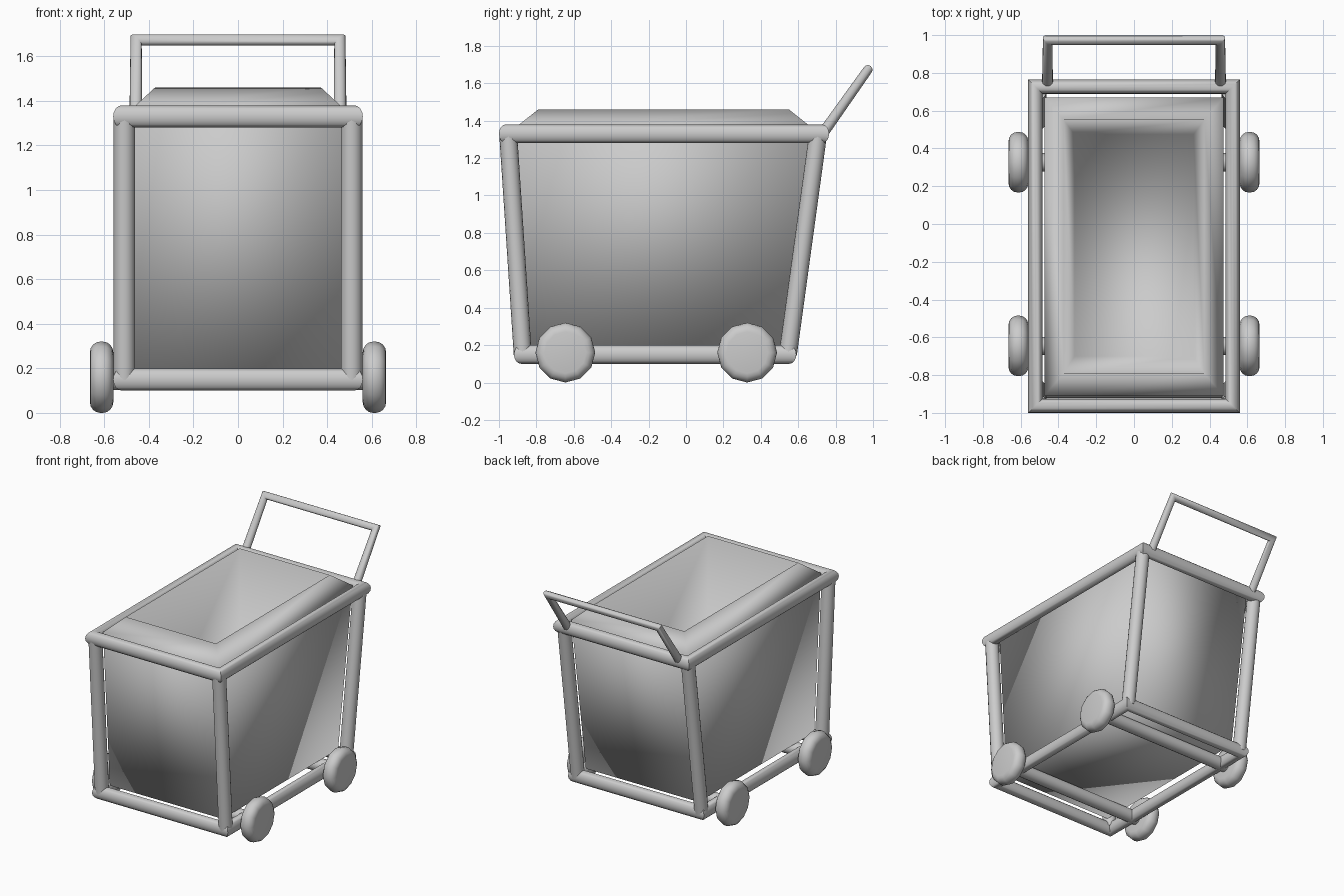
import bpy, bmesh, math
from mathutils import Vector, Matrix

if "Cube" in bpy.data.objects:
    bpy.data.objects.remove(bpy.data.objects["Cube"])

SIDES = 16


def finish(name, bm, sharp=None):
    bmesh.ops.recalc_face_normals(bm, faces=bm.faces)
    me = bpy.data.meshes.new(name)
    bm.to_mesh(me)
    bm.free()
    me.polygons.foreach_set("use_smooth", [True] * len(me.polygons))
    if sharp:
        me.set_sharp_from_angle(angle=math.radians(sharp))
    ob = bpy.data.objects.new(name, me)
    bpy.context.collection.objects.link(ob)
    return ob


def loft(name, rings, closed=False, sharp=None):
    """Skin a list of equal-length rings; open lofts get end caps."""
    bm = bmesh.new()
    vs = [[bm.verts.new(p) for p in r] for r in rings]
    n = len(vs[0])
    pairs = list(zip(vs, vs[1:])) + ([(vs[-1], vs[0])] if closed else [])
    for a, b in pairs:
        for i in range(n):
            j = (i + 1) % n
            bm.faces.new((a[i], a[j], b[j], b[i]))
    if not closed:
        bm.faces.new(vs[0])
        bm.faces.new(vs[-1])
    return finish(name, bm, sharp)


def circle():
    return [(math.cos(2 * math.pi * i / SIDES), math.sin(2 * math.pi * i / SIDES))
            for i in range(SIDES)]


def frame(name, x, y0, y1, z, hw, hh):
    """Mitred rectangular tube frame, given by its outer edges."""
    corners = [(-1, -1), (1, -1), (1, 1), (-1, 1)]
    rings = []
    for sx, sy in corners:
        cx = sx * (x - hw)
        cy = y0 + hw if sy < 0 else y1 - hw
        rings.append([(cx + sx * hw * c, cy + sy * hw * c, z + hh * s) for c, s in circle()])
    loft(name, rings, closed=True, sharp=50)


def rod(name, a, b, r):
    a, b = Vector(a), Vector(b)
    bm = bmesh.new()
    rot = (b - a).to_track_quat('Z', 'Y').to_matrix().to_4x4()
    bmesh.ops.create_cone(bm, cap_ends=True, segments=SIDES, radius1=r, radius2=r,
                          depth=(b - a).length, matrix=Matrix.Translation((a + b) / 2) @ rot)
    return finish(name, bm, 40)


# upper and lower tube frames
frame("top_frame", 0.56, -1.0, 0.765, 1.33, 0.038, 0.05)
frame("bottom_frame", 0.56, -0.92, 0.59, 0.15, 0.038, 0.05)

# corner posts
for s, side in ((-1, "left"), (1, "right")):
    rod(f"front_post_{side}", (s * 0.51, -0.873, 0.15), (s * 0.51, -0.95, 1.32), 0.048)
    rod(f"back_post_{side}", (s * 0.51, 0.545, 0.15), (s * 0.51, 0.705, 1.32), 0.048)

# hollow tub with a bevelled rim
tub = [(0.465, -0.845, 0.515, 0.2), (0.475, -0.91, 0.67, 1.365),
       (0.372, -0.79, 0.55, 1.46), (0.315, -0.70, 0.475, 0.3)]
loft("tub", [[(-x, y0, z), (x, y0, z), (x, y1, z), (-x, y1, z)] for x, y0, y1, z in tub])

# push handle
X = Vector((1, 0, 0))
base, tip = Vector((0, 0.73, 1.33)), Vector((0, 0.972, 1.672))
d = (tip - base).normalized()
n = d.cross(X)
rings = []
for s, ends in ((1, "bt"), (-1, "tb")):
    for e in ends:
        if e == "b":
            rings.append([base + X * s * 0.458 + 0.029 * (X * s * c + n * q) for c, q in circle()])
        else:
            rings.append([tip + X * s * 0.457 + 0.025 * ((X * s + d) * c + n * q)
                          for c, q in circle()])
loft("push_handle", rings, sharp=50)

# axles and rounded wheels
for y, end in ((-0.645, "front"), (0.327, "back")):
    rod(f"{end}_axle", (-0.59, y, 0.15), (0.59, y, 0.15), 0.048)
    for s, side in ((-1, "left"), (1, "right")):
        bm = bmesh.new()
        bmesh.ops.create_cone(bm, cap_ends=True, segments=12, radius1=0.16, radius2=0.16,
                              depth=0.105, matrix=Matrix.Translation((s * 0.612, y, 0.16))
                              @ Matrix.Rotation(math.pi / 2, 4, 'Y'))
        rim = [e for e in bm.edges if any(len(f.verts) > 4 for f in e.link_faces)]
        bmesh.ops.bevel(bm, geom=rim, offset=0.047, segments=4, profile=0.5, affect='EDGES')
        finish(f"{end}_wheel_{side}", bm)
